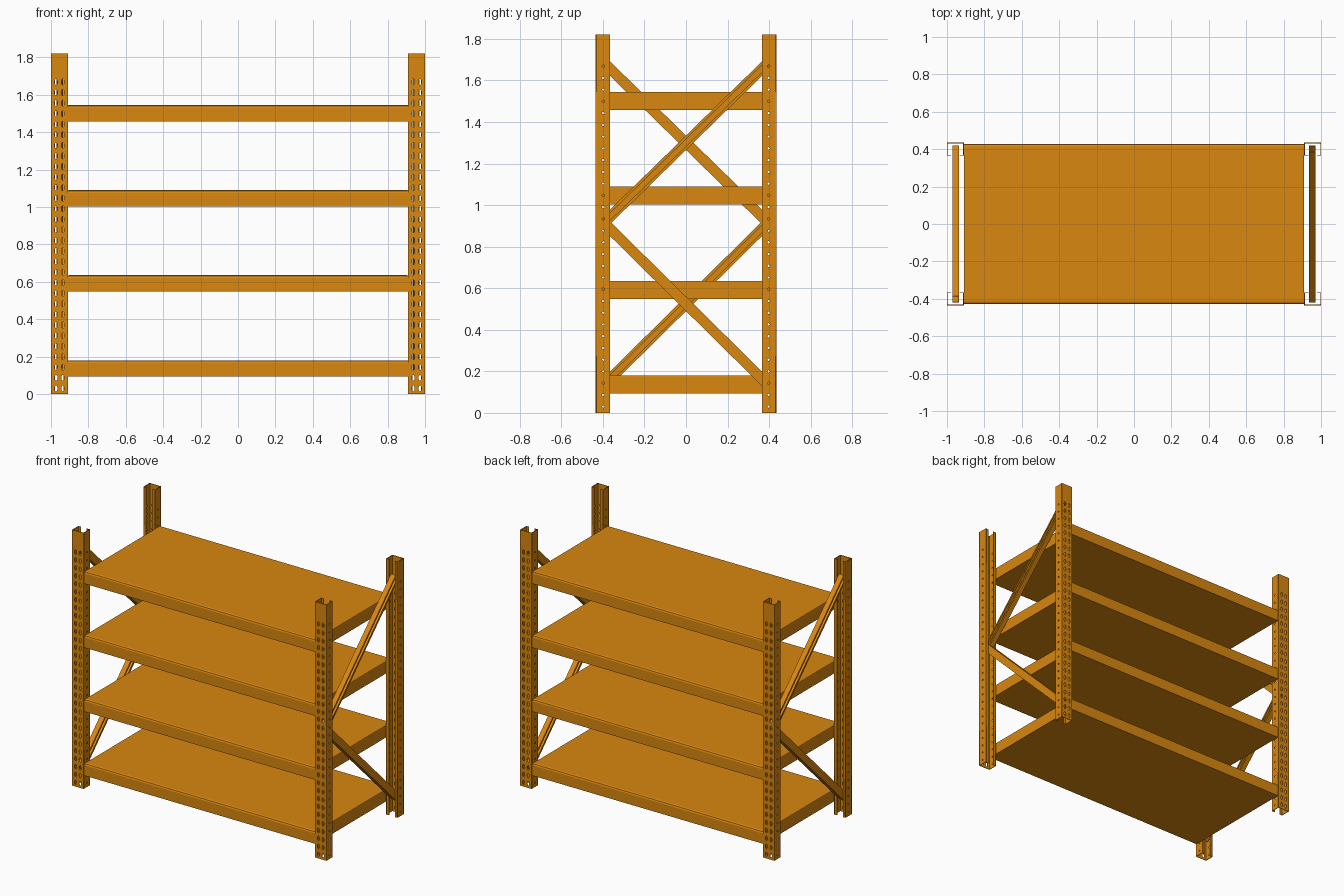
import bpy, bmesh, math
from mathutils import Matrix, Vector

if "Cube" in bpy.data.objects:
    bpy.data.objects.remove(bpy.data.objects["Cube"])

H, T = 1.82, 0.004               # post height, sheet thickness
PITCH, FIRST, COUNT = 0.0565, 0.03, 30

orange = bpy.data.materials.new("orange paint")
orange.diffuse_color = (0.69, 0.242, 0.005, 1)
orange.use_nodes = True
orange.node_tree.nodes["Principled BSDF"].inputs["Base Color"].default_value = orange.diffuse_color


def add_object(name, bm):
    me = bpy.data.meshes.new(name)
    bm.to_mesh(me)
    bm.free()
    me.materials.clear()
    me.materials.append(orange)
    ob = bpy.data.objects.new(name, me)
    bpy.context.collection.objects.link(ob)
    return ob


def add_box(bm, lo, hi):
    lo, hi = Vector(lo), Vector(hi)
    m = Matrix.Translation((lo + hi) / 2) @ Matrix.Diagonal((*(hi - lo), 1))
    return bmesh.ops.create_cube(bm, size=1, matrix=m)["verts"]


def oval(cx, cz, rx, rz, n):
    return [(cx + rx * math.cos(2 * math.pi * i / n),
             cz + rz * math.sin(2 * math.pi * i / n)) for i in range(n)]


def perforated_sheet(bm, width, columns, rx, rz, n, matrix):
    """Upright sheet with columns of holes, added to bm."""
    cu = bpy.data.curves.new("sheet", 'CURVE')
    cu.dimensions, cu.fill_mode, cu.extrude = '2D', 'BOTH', T / 2
    w = width / 2
    loops = [[(-w, 0), (w, 0), (w, H), (-w, H)]]
    for c in columns:
        loops += [oval(c, FIRST + PITCH * i, rx, rz, n) for i in range(COUNT)]
    for pts in loops:
        s = cu.splines.new('POLY')
        s.points.add(len(pts) - 1)
        for p, (x, z) in zip(s.points, pts):
            p.co = (x, z, 0, 1)
        s.use_cyclic_u = True
    ob = bpy.data.objects.new("sheet", cu)
    bpy.context.collection.objects.link(ob)
    bpy.context.view_layer.update()
    me = bpy.data.meshes.new_from_object(
        ob.evaluated_get(bpy.context.evaluated_depsgraph_get()))
    me.transform(matrix @ Matrix.Rotation(math.pi / 2, 4, 'X'))
    bm.from_mesh(me)
    bpy.data.objects.remove(ob)
    bpy.data.curves.remove(cu)
    bpy.data.meshes.remove(me)


# Upright post: perforated face, two drilled sides, two inward lips
post = bmesh.new()
cx, x0, x1, yf, yb = 0.955, 0.91, 1.0, -0.435, -0.365
perforated_sheet(post, x1 - x0, (-0.018, 0.018), 0.008, 0.016, 10,
                 Matrix.Translation((cx, yf + T / 2, 0)))
for x in (x0 + T / 2, x1 - T / 2):
    perforated_sheet(post, yb - yf - T, (0,), 0.006, 0.006, 8,
                     Matrix.Translation((x, (yf + yb + T) / 2, 0))
                     @ Matrix.Rotation(math.pi / 2, 4, 'Z'))
add_box(post, (x0 + T, yb - T, 0), (x0 + 0.022, yb, H))
add_box(post, (x1 - 0.022, yb - T, 0), (x1 - T, yb, H))
bmesh.ops.remove_doubles(post, verts=post.verts, dist=1e-5)
bmesh.ops.recalc_face_normals(post, faces=post.faces)

for side, sx in (("left", -1), ("right", 1)):
    for end, sy in (("front", 1), ("back", -1)):
        bm = post.copy()
        bmesh.ops.transform(bm, matrix=Matrix.Diagonal((sx, sy, 1, 1)), verts=bm.verts)
        if sx * sy < 0:
            bmesh.ops.reverse_faces(bm, faces=bm.faces)
        add_object(f"{end}_{side}_post", bm)
post.free()

# Diagonal braces: lipped channels, the left pair turned half round
for side, turn in (("right", 0), ("left", math.pi)):
    for level, za, zb, open_side in (("lower", 0.922, 0.128, -1),
                                     ("upper", 0.908, 1.692, 1)):
        a, b = Vector((0.953, -0.402, za)), Vector((0.953, 0.402, zb))
        d = b - a
        L, w, dep = d.length / 2, 0.025, 0.0185
        bm = bmesh.new()
        add_box(bm, (-dep, -L, -w), (-dep + T, L, w))
        for s in (-1, 1):
            e, i, k = s * w, s * (w - T), s * (w - 0.013)
            add_box(bm, (-dep + T, -L, min(e, i)), (dep, L, max(e, i)))
            add_box(bm, (dep - T, -L, min(i, k)), (dep, L, max(i, k)))
        flip = Matrix.Rotation(0 if open_side > 0 else math.pi, 4, 'Z')
        m = (Matrix.Rotation(turn, 4, 'Z') @ Matrix.Translation((a + b) / 2)
             @ Matrix.Rotation(math.atan2(d.z, d.y), 4, 'X') @ flip)
        bmesh.ops.transform(bm, matrix=m, verts=bm.verts)
        add_object(f"{level}_{side}_brace", bm)

# Shelves with softened top edges
for n, top in enumerate((0.18, 0.635, 1.09, 1.545), 1):
    bm = bmesh.new()
    add_box(bm, (-0.91, -0.428, top - 0.087), (0.91, 0.428, top))
    for axis, size in ((1, 0.014), (0, 0.006)):
        edges = [e for e in bm.edges
                 if all(v.co.z > top - 0.001 for v in e.verts)
                 and abs(e.verts[0].co[axis] - e.verts[1].co[axis]) < 1e-4
                 and abs(e.verts[0].co[axis]) > (0.9 if axis == 0 else 0.42)]
        bmesh.ops.bevel(bm, geom=edges, offset=size, segments=2,
                        profile=0.5, affect='EDGES')
    add_object(f"shelf_{n}", bm)
